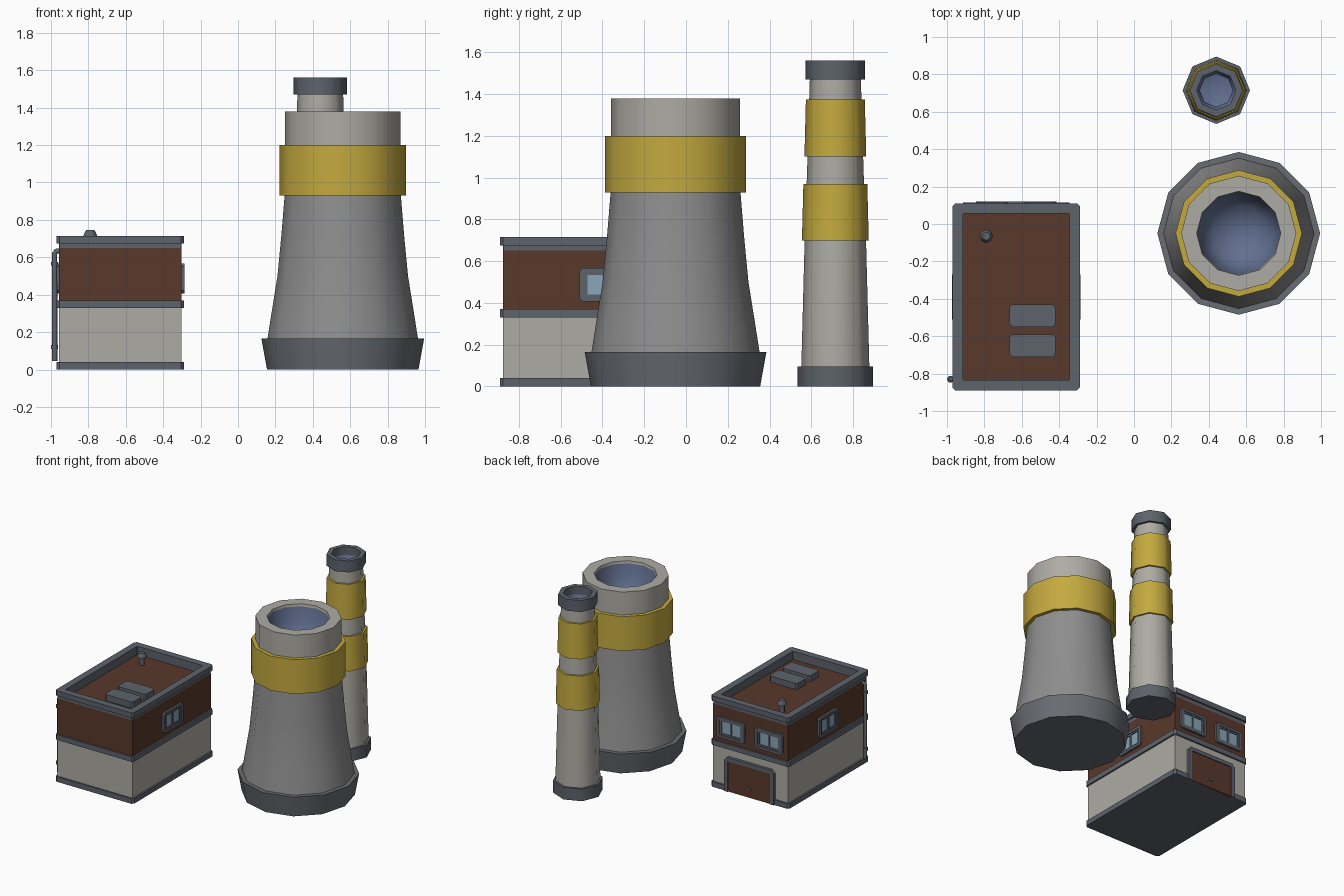
import bpy, bmesh, math
from mathutils import Matrix, Vector

if "Cube" in bpy.data.objects:
    bpy.data.objects.remove(bpy.data.objects["Cube"])


def material(name, rgb):
    m = bpy.data.materials.new(name)
    m.diffuse_color = (*rgb, 1)
    m.use_nodes = True
    m.node_tree.nodes["Principled BSDF"].inputs["Base Color"].default_value = m.diffuse_color
    return m


CONCRETE = material("concrete", (0.42, 0.41, 0.37))
SHELL = material("tower_shell", (0.27, 0.27, 0.27))
FOOT = material("tower_foot", (0.14, 0.15, 0.17))
TRIM = material("trim", (0.11, 0.125, 0.15))
BROWN = material("brown", (0.10, 0.04, 0.025))
YELLOW = material("yellow", (0.55, 0.40, 0.05))
BLUE = material("flue_blue", (0.12, 0.16, 0.28))
GLASS = material("glass", (0.25, 0.38, 0.48))


def finish(name, bm, mat, smooth=False):
    bmesh.ops.recalc_face_normals(bm, faces=bm.faces)
    me = bpy.data.meshes.new(name)
    bm.to_mesh(me)
    bm.free()
    me.materials.append(mat)
    if smooth:
        me.shade_smooth()
        me.set_sharp_from_angle(angle=math.radians(50))
    ob = bpy.data.objects.new(name, me)
    bpy.context.collection.objects.link(ob)
    return ob


def lathe(name, profile, sides, centre, mat, loop=False):
    """Revolve (radius, z) points; radius 0 closes to a pole."""
    bm = bmesh.new()
    rings = []
    for r, z in profile:
        n = 1 if r == 0 else sides
        rings.append([bm.verts.new((centre[0] + r * math.cos(math.tau * i / sides),
                                    centre[1] + r * math.sin(math.tau * i / sides), z))
                      for i in range(n)])
    pairs = list(zip(rings, rings[1:])) + ([(rings[-1], rings[0])] if loop else [])
    for a, b in pairs:
        for i in range(sides):
            j = (i + 1) % sides
            quad = [a[i % len(a)], a[j % len(a)], b[j % len(b)], b[i % len(b)]]
            bm.faces.new(list(dict.fromkeys(quad)))
    return finish(name, bm, mat, True)


def rect(w, h, c=0.0):
    """Rectangle outline with chamfered corners."""
    x, y = w / 2, h / 2
    if c == 0:
        return [(x, -y), (x, y), (-x, y), (-x, -y)]
    return [(x - c, -y), (x, -y + c), (x, y - c), (x - c, y),
            (-x + c, y), (-x, y - c), (-x, -y + c), (-x + c, -y)]


def extrude(name, outer, depth, mat, matrix, inner=None, closed=True):
    """Extrude an outline, or the strip between two outlines, along local z."""
    bm = bmesh.new()
    o = [bm.verts.new((x, y, 0)) for x, y in outer]
    if inner:
        q = [bm.verts.new((x, y, 0)) for x, y in inner]
        n = len(o)
        for i in range(n if closed else n - 1):
            j = (i + 1) % n
            bm.faces.new((o[i], o[j], q[j], q[i]))
    else:
        bm.faces.new(o)
    geo = bmesh.ops.extrude_face_region(bm, geom=bm.faces[:], use_keep_orig=True)["geom"]
    bmesh.ops.translate(bm, vec=(0, 0, depth),
                        verts=[g for g in geo if isinstance(g, bmesh.types.BMVert)])
    bmesh.ops.transform(bm, matrix=matrix, verts=bm.verts)
    return finish(name, bm, mat)


# Cooling tower
T = (0.56, -0.05)
lathe("tower_base", [(0, 0), (0.405, 0), (0.435, 0.165), (0.39, 0.165), (0, 0.165)], 12, T, FOOT)
lathe("tower_shell", [(0.403, 0.16), (0.378, 0.32), (0.349, 0.5), (0.328, 0.72), (0.31, 0.94)],
      12, T, SHELL)
lathe("tower_rim", [(0.308, 0.92), (0.308, 1.38), (0.225, 1.38), (0.222, 1.36)], 12, T, CONCRETE)
lathe("tower_band", [(0.30, 0.93), (0.338, 0.93), (0.338, 1.2), (0.30, 1.2)], 12, T, YELLOW, True)
lathe("tower_flue", [(0.225, 1.378), (0.205, 1.24), (0.15, 1.14), (0, 1.10)], 12, T, BLUE)

# Chimney
C = (0.44, 0.715)
lathe("chimney_base", [(0, 0), (0.18, 0), (0.18, 0.095), (0, 0.095)], 8, C, TRIM)
lathe("chimney_shaft", [(0.163, 0.09), (0.147, 0.7), (0.135, 1.04), (0.125, 1.38), (0.122, 1.48)],
      8, C, CONCRETE)
for k, (r0, r1, z0, z1) in enumerate([(0.16, 0.153, 0.70, 0.97), (0.148, 0.141, 1.10, 1.375)]):
    lathe(f"chimney_band_{k + 1}", [(0.12, z0), (r0, z0), (r1, z1), (0.12, z1)], 8, C, YELLOW, True)
lathe("chimney_cap", [(0.105, 1.47), (0.142, 1.47), (0.142, 1.56), (0.105, 1.56)], 8, C, TRIM, True)
lathe("chimney_flue", [(0.106, 1.50), (0.09, 1.45), (0, 1.42)], 8, C, BLUE)

# Building storeys and trims
B = Vector((-0.63, -0.39, 0))
W, D = 0.654, 0.974


def at(z):
    return Matrix.Translation(B + Vector((0, 0, z)))


extrude("lower_storey", rect(W, D), 0.31, CONCRETE, at(0.03))
extrude("upper_storey", rect(W, D), 0.30, BROWN, at(0.35))
extrude("base_trim", rect(0.68, 1.0, 0.015), 0.04, TRIM, at(0))
extrude("middle_trim", rect(0.68, 1.0, 0.015), 0.04, TRIM, at(0.33))
extrude("parapet", rect(W, D, 0.003), 0.03, TRIM, at(0.648), rect(0.57, 0.89, 0.003))
extrude("roof_edge", rect(0.68, 1.0, 0.015), 0.04, TRIM, at(0.675), rect(0.57, 0.89, 0.003))

# Roof vents and stack
for k, y in enumerate((-0.49, -0.65)):
    extrude(f"roof_vent_{k + 1}", rect(0.245, 0.12, 0.015), 0.05, TRIM,
            Matrix.Translation((-0.542, y, 0.648)))
lathe("roof_stack", [(0.02, 0.645), (0.02, 0.71), (0.036, 0.712), (0.034, 0.724),
                     (0.022, 0.745), (0, 0.745)], 8, (-0.79, -0.065), TRIM)


def on_wall(x, y, z, turn):
    """Local x across, y up, z out of the wall; turn 0 faces the front."""
    return (Matrix.Translation((x, y, z)) @ Matrix.Rotation(math.radians(turn), 4, 'Z')
            @ Matrix.Rotation(math.radians(90), 4, 'X'))


# Windows: one on each side wall, two on the back
back, right, left = B.y + D / 2, B.x + W / 2, B.x - W / 2
for name, x, y, turn in (("right_window", right, B.y, 90), ("left_window", left, B.y, -90),
                         ("back_window_1", B.x + 0.165, back, 180),
                         ("back_window_2", B.x - 0.165, back, 180)):
    m = on_wall(x, y, 0.487, turn)
    extrude(name + "_frame", rect(0.24, 0.16, 0.015), 0.017, TRIM, m, rect(0.195, 0.12, 0.003))
    extrude(name + "_sash", rect(0.197, 0.122, 0.003), 0.011, TRIM, m, rect(0.165, 0.095, 0.003))
    extrude(name + "_mullion", rect(0.016, 0.1), 0.011, TRIM, m)
    extrude(name + "_glass", rect(0.17, 0.1), 0.004, GLASS, m)

# Back door
m = on_wall(B.x, back, 0, 180)
extrude("door_frame", [(-0.215, 0), (-0.215, 0.245), (-0.19, 0.27), (0.19, 0.27), (0.215, 0.245),
                       (0.215, 0)], 0.022, TRIM, m,
        [(-0.185, 0), (-0.185, 0.232), (-0.177, 0.24), (0.177, 0.24), (0.185, 0.232), (0.185, 0)],
        False)
extrude("door_panel", rect(0.375, 0.242), 0.015, BROWN, m @ Matrix.Translation((0, 0.121, 0)))
extrude("door_handle", rect(0.03, 0.012), 0.022, TRIM, m @ Matrix.Translation((0, 0.07, 0)))

# Drainpipe with brackets
cu = bpy.data.curves.new("drainpipe", 'CURVE')
cu.dimensions = '3D'
cu.bevel_depth = 0.014
cu.bevel_resolution = 1
cu.use_fill_caps = True
path = [(-0.98, 0.045), (-0.98, 0.62), (-0.972, 0.633), (-0.94, 0.635)]
sp = cu.splines.new('POLY')
sp.points.add(len(path) - 1)
for p, (x, z) in zip(sp.points, path):
    p.co = (x, -0.83, z, 1)
cu.materials.append(TRIM)
bpy.context.collection.objects.link(bpy.data.objects.new("drainpipe", cu))
for k, z in enumerate((0.11, 0.555)):
    lathe(f"pipe_bracket_{k + 1}", [(0, z), (0.019, z), (0.019, z + 0.02), (0, z + 0.02)], 8,
          (-0.981, -0.83), TRIM)
